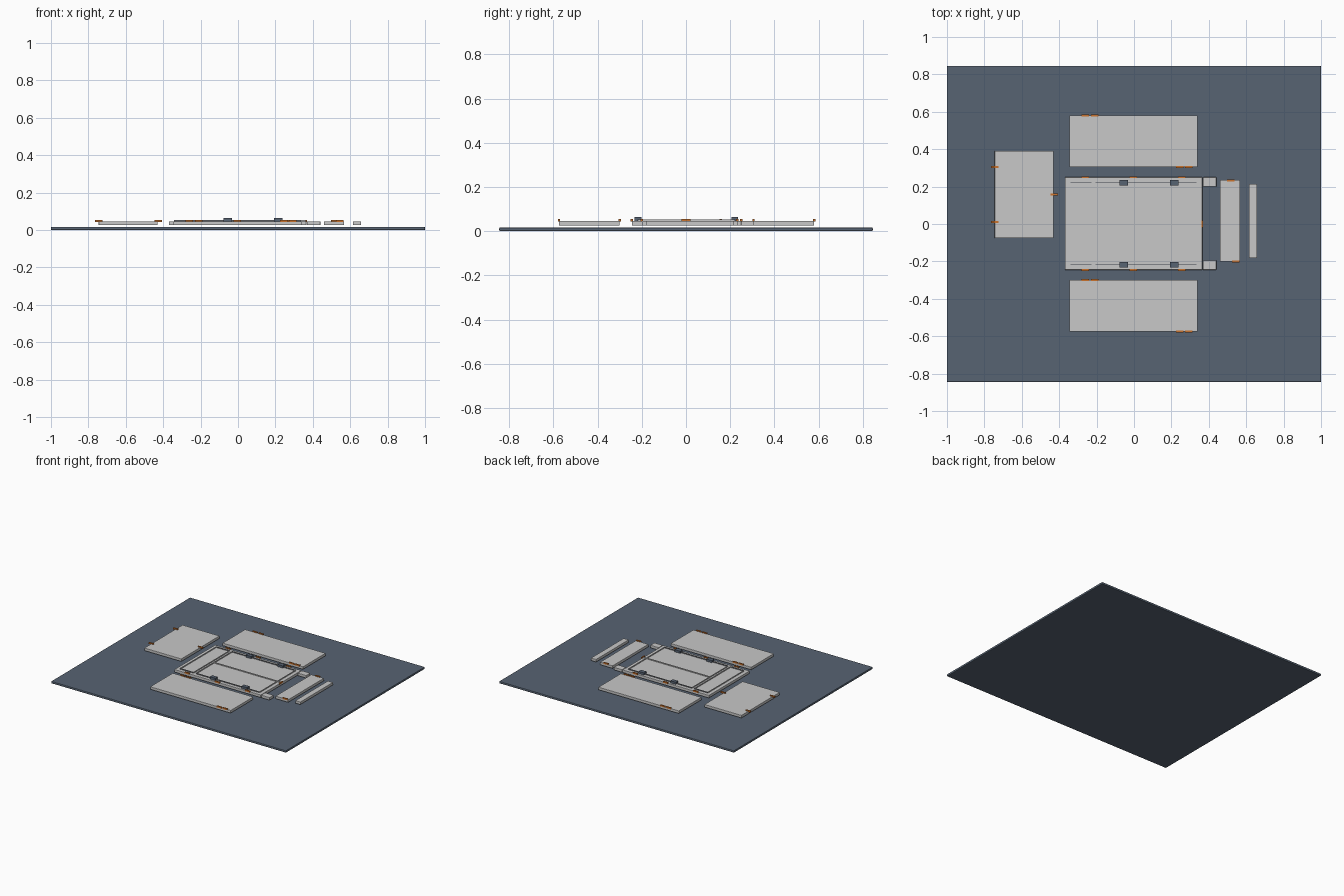
import bpy

cube = bpy.data.objects.get("Cube")
if cube:
    bpy.data.objects.remove(cube, do_unlink=True)


def material(name, rgb):
    m = bpy.data.materials.new(name)
    m.use_nodes = True
    m.diffuse_color = (*rgb, 1)
    m.node_tree.nodes["Principled BSDF"].inputs["Base Color"].default_value = (*rgb, 1)
    return m


GREY = material("light grey", (0.58, 0.58, 0.58))
RAIL = material("rail grey", (0.22, 0.23, 0.25))
SLATE = material("slate blue", (0.095, 0.125, 0.17))
ORANGE = material("orange", (0.6, 0.17, 0.025))


def box(name, x0, x1, y0, y1, z0, z1, mat, bevel=0):
    bpy.ops.mesh.primitive_cube_add(size=1, location=((x0 + x1) / 2, (y0 + y1) / 2, (z0 + z1) / 2))
    ob = bpy.context.object
    ob.name = name
    ob.scale = (x1 - x0, y1 - y0, z1 - z0)
    bpy.ops.object.transform_apply(location=False, rotation=False, scale=True)
    ob.data.materials.append(mat)
    if bevel:
        mod = ob.modifiers.new("bevel", 'BEVEL')
        mod.width = bevel
        mod.segments = 2
    return ob


LOW, TOP = 0.026, 0.047   # underside and top of the flat panels

# Ground board
box("base_board", -1, 1, -0.845, 0.845, 0, 0.017, SLATE, 0.005)

# Loose panels laid out around the middle
panels = {
    "back_side_panel": (-0.345, 0.34, 0.305, 0.58),
    "front_side_panel": (-0.345, 0.34, -0.575, -0.30),
    "end_panel": (-0.745, -0.43, -0.075, 0.39),
    "narrow_panel": (0.46, 0.567, -0.2, 0.235),
    "edge_strip": (0.615, 0.658, -0.182, 0.215),
    "floor_panel": (-0.37, 0.365, -0.245, 0.25),
    "back_tab": (0.369, 0.44, 0.2, 0.25),
    "front_tab": (0.369, 0.44, -0.245, -0.195),
}
for name, extent in panels.items():
    box(name, *extent, LOW, TOP, GREY, 0.002)

# Raised ribs on the floor panel, in two bays
RIB = 0.053
for bay, x0, x1 in (("small", -0.34, -0.227), ("large", -0.205, 0.335)):
    for side, y in (("front", -0.217), ("back", 0.221)):
        box(f"{bay}_bay_{side}_rail", x0, x1, y - 0.003, y + 0.003, TOP, RIB, RAIL)
    for end, x in (("right", x0), ("left", x1)):
        box(f"{bay}_bay_{end}_rib", x - 0.003, x + 0.003, -0.214, 0.218, TOP, RIB, GREY)
box("middle_rib", -0.202, 0.36, -0.002, 0.006, TOP, RIB, GREY)

# Slate clips over the rails
for x in (-0.055, 0.215):
    for y in (-0.217, 0.221):
        box("rail_clip", x - 0.023, x + 0.023, y - 0.015, y + 0.015, TOP, 0.064, SLATE)


# Orange pegs on the panel edges
def pegs(name, points):
    for x, y in points:
        box(name, x - 0.02, x + 0.02, y - 0.005, y + 0.005, TOP - 0.004, 0.054, ORANGE)


for y in (-0.30, 0.58):
    pegs("side_panel_peg", [(-0.26, y), (-0.21, y)])
for y in (-0.575, 0.305):
    pegs("side_panel_peg", [(0.245, y), (0.293, y)])
for y in (-0.245, 0.25):
    pegs("floor_panel_peg", [(x, y) for x in (-0.26, -0.003, 0.255)])
pegs("end_panel_peg", [(-0.745, 0.305), (-0.745, 0.01), (-0.427, 0.157)])
pegs("narrow_panel_peg", [(0.517, 0.232), (0.543, -0.2)])
box("floor_end_peg", 0.362, 0.37, -0.02, 0.02, TOP - 0.004, 0.054, ORANGE)
